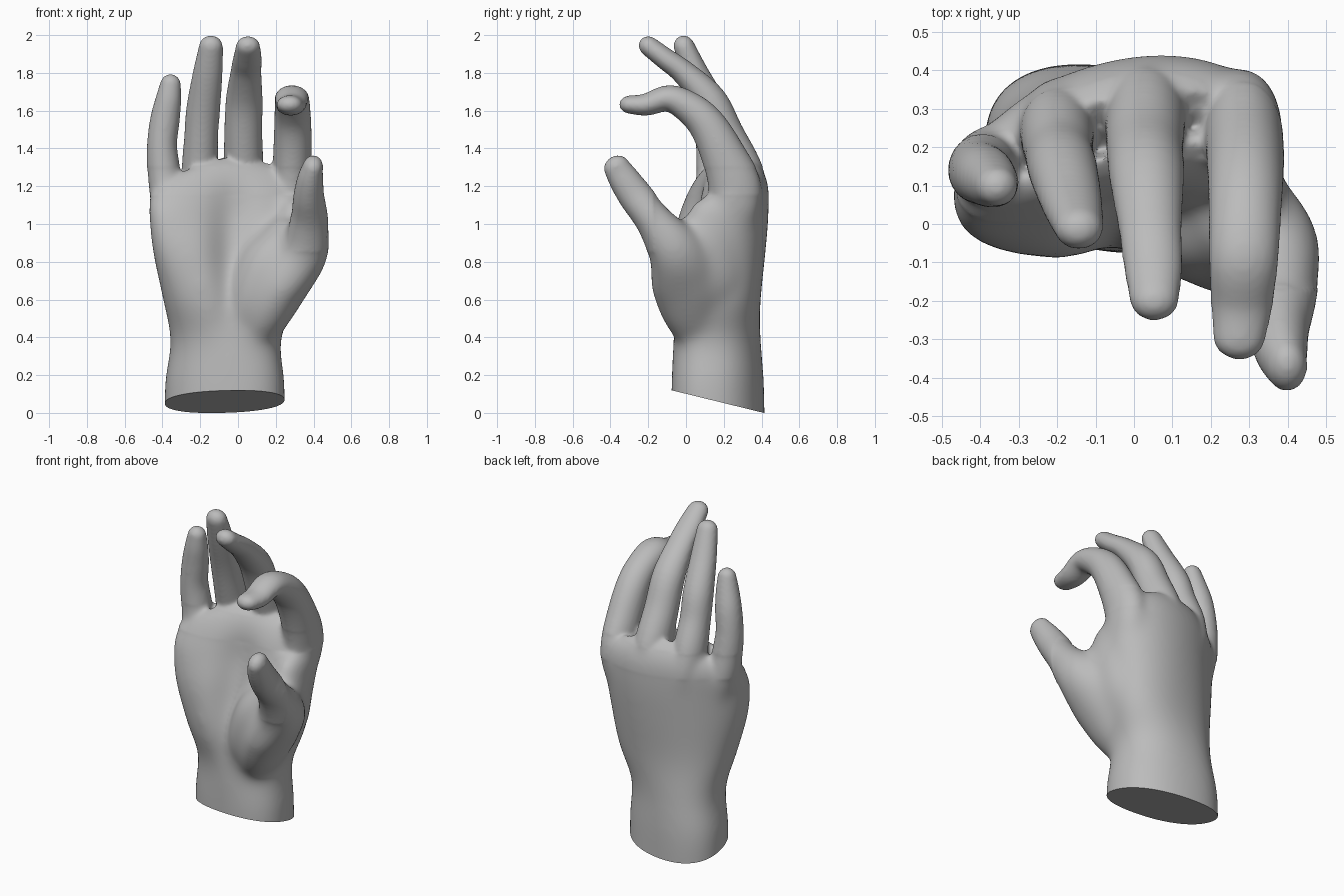
import bpy, bmesh, math
from mathutils import Vector

if "Cube" in bpy.data.objects:
    bpy.data.objects.remove(bpy.data.objects["Cube"])

bm = bmesh.new()


def loft(rings):
    """Closed skin over a list of equal-length point rings."""
    vs = [[bm.verts.new(p) for p in r] for r in rings]
    n = len(vs[0])
    for a, b in zip(vs, vs[1:]):
        for i in range(n):
            j = (i + 1) % n
            bm.faces.new((a[i], a[j], b[j], b[i]))
    bm.faces.new(vs[0][::-1])
    bm.faces.new(vs[-1])


def spline(keys, steps=5):
    """Catmull-Rom through tuples of any length."""
    k = [keys[0]] + list(keys) + [keys[-1]]
    out = []
    for i in range(1, len(k) - 2):
        for s in range(steps):
            t = s / steps
            out.append([0.5 * (2 * b + (c - a) * t + (2 * a - 5 * b + 4 * c - d) * t * t
                               + (3 * b - a - 3 * c + d) * t ** 3)
                        for a, b, c, d in zip(k[i - 1], k[i], k[i + 1], k[i + 2])])
    return out + [list(keys[-1])]


def finger(keys, n=24):
    """Tube through (x, y, z, width radius, depth radius) with a round tip."""
    pts = spline(keys)
    ps = [Vector(p[:3]) for p in pts]
    rings = []

    def ring(c, t, rx, ry):
        lat = (Vector((1, 0, 0)) - t * t.x).normalized()
        nor = t.cross(lat)
        rings.append([c + lat * rx * math.cos(a) + nor * ry * math.sin(a)
                      for a in (2 * math.pi * i / n for i in range(n))])

    for i, p in enumerate(pts):
        t = (ps[min(i + 1, len(ps) - 1)] - ps[max(i - 1, 0)]).normalized()
        ring(ps[i], t, p[3], p[4])
    rx, ry = pts[-1][3:]
    for i in range(1, 6):
        a = math.radians(16 * i)
        ring(ps[-1] + t * (rx + ry) / 2 * math.sin(a), t, rx * math.cos(a), ry * math.cos(a))
    loft(rings)


# palm and wrist: z, centre x, half width, centre y, half depth, tilt, arch, hollow
palm = [(-0.15, -.07, .318, .17, .243, -.04, 0, 0),
        (0.15, -.07, .318, .168, .24, -.04, 0, 0),
        (0.38, -.065, .293, .165, .230, -.02, 0, 0),
        (0.60, -.05, .348, .150, .243, .03, .0, .05),
        (0.85, -.055, .396, .136, .235, .07, .04, .08),
        (1.05, -.05, .422, .143, .207, .085, .075, .06),
        (1.20, -.045, .427, .163, .180, .082, .08, .02),
        (1.30, -.045, .412, .178, .135, .08, .075, 0),
        (1.355, -.045, .37, .195, .075, .075, .06, 0)]
rings = []
for z, cx, hx, cy, hy, tilt, arch, hollow in spline(palm):
    r = []
    for i in range(64):
        a = 2 * math.pi * i / 64
        c, s = math.cos(a), math.sin(a)
        u = math.copysign(abs(c) ** .88, c)
        v = math.copysign(abs(s) ** .88, s)
        y = cy + hy * v + tilt * u + arch * (1 - u * u)
        if s < 0:
            y += hollow * math.exp(-((u - .05) / .25) ** 2)
        drop = (.10 if u > 0 else .16) * u * u * max(0, (z - 1.05) / .3)
        r.append((cx + hx * u, y, z - drop))
    rings.append(r)
loft(rings)

# little finger
finger([(-.31, .15, .85, .06, .07), (-.37, .15, 1.10, .085, .105), (-.393, .145, 1.28, .088, .092),
        (-.402, .135, 1.42, .080, .083), (-.387, .125, 1.55, .079, .078), (-.368, .108, 1.66, .069, .067),
        (-.357, .098, 1.74, .056, .053)])
# ring finger
finger([(-.16, .23, .85, .07, .08), (-.19, .26, 1.10, .095, .12), (-.20, .243, 1.28, .098, .11),
        (-.195, .185, 1.46, .090, .092), (-.184, .138, 1.61, .090, .088), (-.16, .05, 1.80, .079, .069),
        (-.143, -.01, 1.94, .064, .056)])
# middle finger
finger([(.01, .24, .85, .07, .08), (.03, .29, 1.10, .105, .125), (.03, .29, 1.26, .107, .125),
        (.028, .205, 1.48, .101, .10), (.033, .125, 1.655, .098, .09), (.042, -.01, 1.80, .083, .066),
        (.05, -.11, 1.875, .077, .058), (.053, -.195, 1.94, .065, .053)])
# index finger
finger([(.18, .21, .80, .07, .09), (.262, .255, 1.05, .10, .13), (.28, .258, 1.2, .103, .142),
        (.288, .195, 1.37, .102, .118), (.29, .115, 1.52, .099, .10), (.288, .025, 1.61, .095, .087),
        (.285, -.09, 1.665, .091, .071), (.28, -.21, 1.632, .081, .059), (.273, -.295, 1.632, .069, .049)])
# thumb
finger([(.08, .10, .42, .12, .15), (.16, .04, .57, .145, .185), (.25, .005, .72, .15, .20),
        (.348, -.06, .865, .137, .15), (.377, -.17, 1.02, .102, .10), (.375, -.268, 1.15, .082, .092),
        (.383, -.33, 1.24, .069, .082), (.396, -.367, 1.30, .055, .071)])
# thumb muscle on the palm
finger([(.0, .10, .42, .10, .13), (.08, .055, .6, .15, .175), (.17, .03, .78, .165, .175),
        (.24, .04, .92, .11, .14)])
# web between thumb and index finger
finger([(.15, .15, .50, .08, .14), (.24, .13, .70, .11, .18), (.285, .11, .88, .10, .17),
        (.29, .14, 1.04, .085, .13)])

bmesh.ops.recalc_face_normals(bm, faces=bm.faces)
src_mesh = bpy.data.meshes.new("hand_volumes")
bm.to_mesh(src_mesh)
bm.free()
src = bpy.data.objects.new("hand_volumes", src_mesh)
bpy.context.collection.objects.link(src)

# fuse all parts into one skin and soften the joins
rm = src.modifiers.new("fuse", 'REMESH')
rm.mode = 'VOXEL'
rm.voxel_size = 0.010
sm = src.modifiers.new("soften", 'SMOOTH')
sm.factor = 0.5
sm.iterations = 14
bpy.context.view_layer.update()
dg = bpy.context.evaluated_depsgraph_get()
mesh = bpy.data.meshes.new_from_object(src.evaluated_get(dg))
bpy.data.objects.remove(src)

bm = bmesh.new()
bm.from_mesh(mesh)
# extra softening of the palm and knuckles, leaving the fingers crisp
for top, count in ((1.30, 20), (1.15, 45)):
    soft = [v for v in bm.verts if v.co.z < top and (v.co.y > -.17 or v.co.z < .85)]
    for i in range(count):
        bmesh.ops.smooth_vert(bm, verts=soft, factor=.5,
                              use_axis_x=True, use_axis_y=True, use_axis_z=True)

# slanted flat cut at the wrist
cut = bmesh.ops.bisect_plane(bm, geom=bm.verts[:] + bm.edges[:] + bm.faces[:],
                             plane_co=(0, .40, .003), plane_no=(0, -.245, -1), clear_outer=True)
edges = [e for e in cut["geom_cut"] if isinstance(e, bmesh.types.BMEdge)]
bmesh.ops.holes_fill(bm, edges=edges, sides=0)
bmesh.ops.recalc_face_normals(bm, faces=bm.faces)
bm.to_mesh(mesh)
bm.free()

hand = bpy.data.objects.new("hand", mesh)
bpy.context.collection.objects.link(hand)
mat = bpy.data.materials.new("plain grey")
mat.diffuse_color = (.5, .5, .5, 1)
mat.use_nodes = True
mat.node_tree.nodes["Principled BSDF"].inputs["Base Color"].default_value = mat.diffuse_color
mesh.materials.clear()
mesh.materials.append(mat)

bpy.context.view_layer.objects.active = hand
hand.select_set(True)
bpy.ops.object.shade_smooth_by_angle(angle=math.radians(45))
